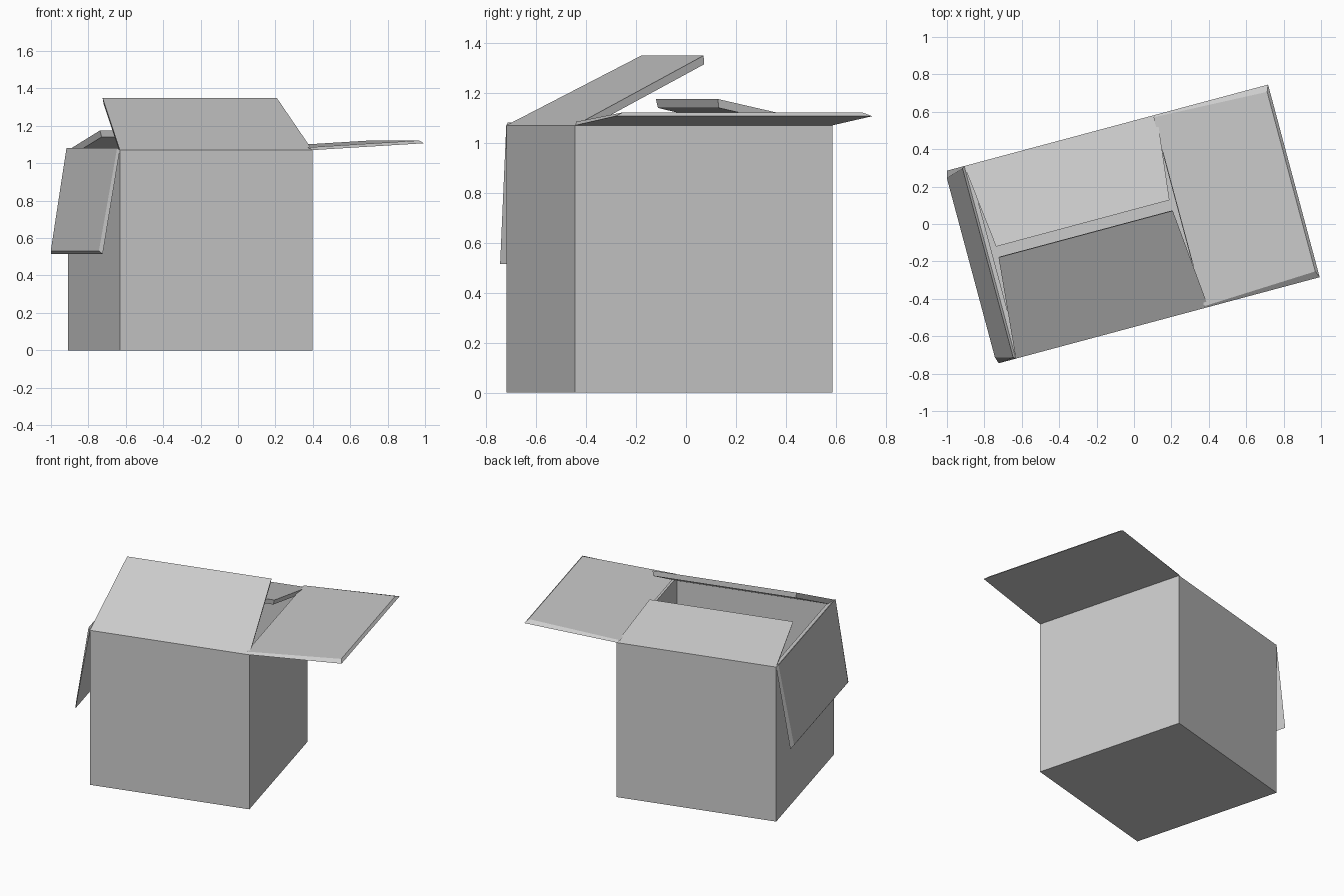
import bpy
import bmesh
from math import radians, sin, cos
from mathutils import Matrix, Vector

if "Cube" in bpy.data.objects:
    bpy.data.objects.remove(bpy.data.objects["Cube"], do_unlink=True)

HALF, HEIGHT, WALL = 0.533, 1.07, 0.033
PLACE = Matrix.Translation((-0.255, -0.067, 0)) @ Matrix.Rotation(radians(15), 4, "Z")

grey = bpy.data.materials.new("cardboard grey")
grey.use_nodes = True
grey.diffuse_color = (0.6, 0.6, 0.6, 1)
grey.node_tree.nodes["Principled BSDF"].inputs["Base Color"].default_value = grey.diffuse_color


def finish(name, bm, turn=0):
    """Turn a bmesh into a placed, flat-shaded object."""
    bmesh.ops.recalc_face_normals(bm, faces=bm.faces)
    mesh = bpy.data.meshes.new(name)
    bm.to_mesh(mesh)
    bm.free()
    mesh.materials.append(grey)
    obj = bpy.data.objects.new(name, mesh)
    obj.matrix_world = PLACE @ Matrix.Rotation(radians(turn), 4, "Z")
    bpy.context.collection.objects.link(obj)


def flap(name, turn, tilt, length, end_half, inner_half, thick, start):
    """Folded flap hinged on the local +x rim; its inner sheet is slightly smaller."""
    a = radians(tilt)
    along = Vector((cos(a), 0, sin(a)))
    inward = Vector((-sin(a), 0, cos(a)))
    hinge = Vector((HALF, 0, HEIGHT))
    bm = bmesh.new()

    def sheet(s0, s1, half0, half1, depth):
        corners = ((s0, -half0), (s1, -half1), (s1, half1), (s0, half0))
        return [bm.verts.new(hinge + along * s + inward * depth + Vector((0, w, 0)))
                for s, w in corners]

    outer = sheet(0, length, HALF, end_half, 0)
    inner = sheet(start, length - 0.014, HALF - 0.01, inner_half, thick)
    bm.faces.new(outer)
    bm.faces.new(inner)
    for i in range(4):
        j = (i + 1) % 4
        bm.faces.new((outer[i], outer[j], inner[j], inner[i]))
    finish(name, bm, turn)


# Hollow body: inset the top, then push it down to the floor
bm = bmesh.new()
bmesh.ops.create_cube(bm, size=1)
bmesh.ops.scale(bm, vec=(2 * HALF, 2 * HALF, HEIGHT), verts=bm.verts)
bmesh.ops.translate(bm, vec=(0, 0, HEIGHT / 2), verts=bm.verts)
top = max(bm.faces, key=lambda f: f.calc_center_median().z)
bmesh.ops.inset_region(bm, faces=[top], thickness=WALL)
pit = bmesh.ops.extrude_face_region(bm, geom=[top])["geom"]
bmesh.ops.translate(bm, vec=(0, 0, WALL - HEIGHT),
                    verts=[v for v in pit if isinstance(v, bmesh.types.BMVert)])
if top.is_valid:
    bmesh.ops.delete(bm, geom=[top], context="FACES_ONLY")
finish("box_body", bm)

# Four flaps, each at its own fold angle
flap("left_flap", 0, 3.4, 0.617, HALF, 0.497, 0.016, -0.02)
flap("back_flap", 90, 167.1, 0.472, 0.48, 0.47, 0.033, 0)
flap("right_flap", 180, -80.3, 0.563, HALF, 0.497, 0.014, -0.01)
flap("front_flap", 270, 152.9, 0.614, 0.482, 0.475, 0.033, 0)
